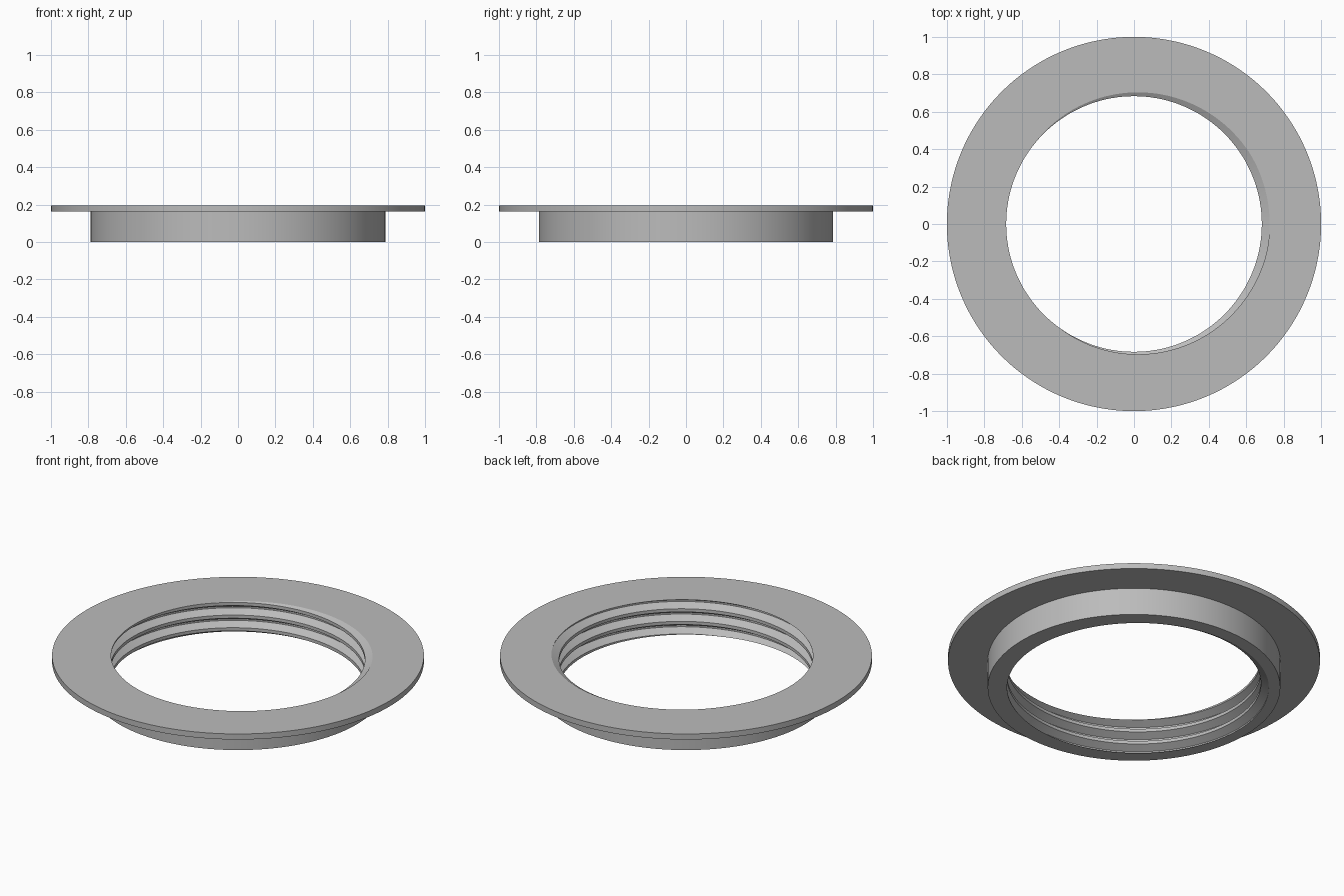
import bpy, bmesh, math

if "Cube" in bpy.data.objects:
    bpy.data.objects.remove(bpy.data.objects["Cube"])

SEG = 144                 # divisions around the ring
H = 0.195                 # total height
FLANGE_Z = 0.162          # underside of flange
R_FLANGE, R_BODY = 1.0, 0.787
R_CREST, R_ROOT = 0.683, 0.725
PITCH = 0.075
PHASE = math.radians(190)  # angle where a thread crest meets the top face

# Thread profile over one pitch: (fraction of pitch, radius)
PROFILE = [(-0.125, R_CREST), (0.125, R_CREST), (0.44, R_ROOT),
           (0.56, R_ROOT), (0.875, R_CREST)]


def thread_radius(z, crest_z):
    """Radius of the threaded bore at height z."""
    t = ((z - crest_z) / PITCH + 0.125) % 1.0 - 0.125
    for (t0, r0), (t1, r1) in zip(PROFILE, PROFILE[1:]):
        if t <= t1:
            return r0 + (r1 - r0) * (t - t0) / (t1 - t0)
    return R_CREST


def section(theta):
    """Closed cross-section at an angle: threaded bore, flange, body."""
    crest_z = H + PITCH * (theta - PHASE) / (2 * math.pi)
    pts = [(thread_radius(0, crest_z), 0)]
    for turn in range(-5, 3):
        for t, r in PROFILE[:4]:
            z = crest_z + (turn + t) * PITCH
            if z <= 0 or z >= H:
                z = min(max(z, 0), H)
                r = thread_radius(z, crest_z)
            pts.append((r, z))
    pts.append((thread_radius(H, crest_z), H))
    return pts + [(R_FLANGE, H), (R_FLANGE, FLANGE_Z),
                  (R_BODY, FLANGE_Z), (R_BODY, 0)]


# Sweep the section around the axis
bm = bmesh.new()
columns = []
for i in range(SEG + 1):
    a = 2 * math.pi * i / SEG
    columns.append([bm.verts.new((r * math.cos(a), r * math.sin(a), z))
                    for r, z in section(a)])
for c0, c1 in zip(columns, columns[1:]):
    n = len(c0)
    for k in range(n):
        j = (k + 1) % n
        bm.faces.new((c0[k], c1[k], c1[j], c0[j]))
bmesh.ops.remove_doubles(bm, verts=bm.verts[:], dist=1e-5)
bmesh.ops.recalc_face_normals(bm, faces=bm.faces[:])

mesh = bpy.data.meshes.new("threaded_flange_ring")
bm.to_mesh(mesh)
bm.free()
ring = bpy.data.objects.new("threaded_flange_ring", mesh)
bpy.context.collection.objects.link(ring)

# Plain grey finish
grey = bpy.data.materials.new("light_grey")
grey.diffuse_color = (0.5, 0.5, 0.5, 1)
grey.use_nodes = True
grey.node_tree.nodes["Principled BSDF"].inputs["Base Color"].default_value = grey.diffuse_color
mesh.materials.append(grey)

# Smooth round walls, crisp rims and thread edges
bpy.context.view_layer.objects.active = ring
ring.select_set(True)
bpy.ops.object.shade_smooth_by_angle(angle=math.radians(25))
